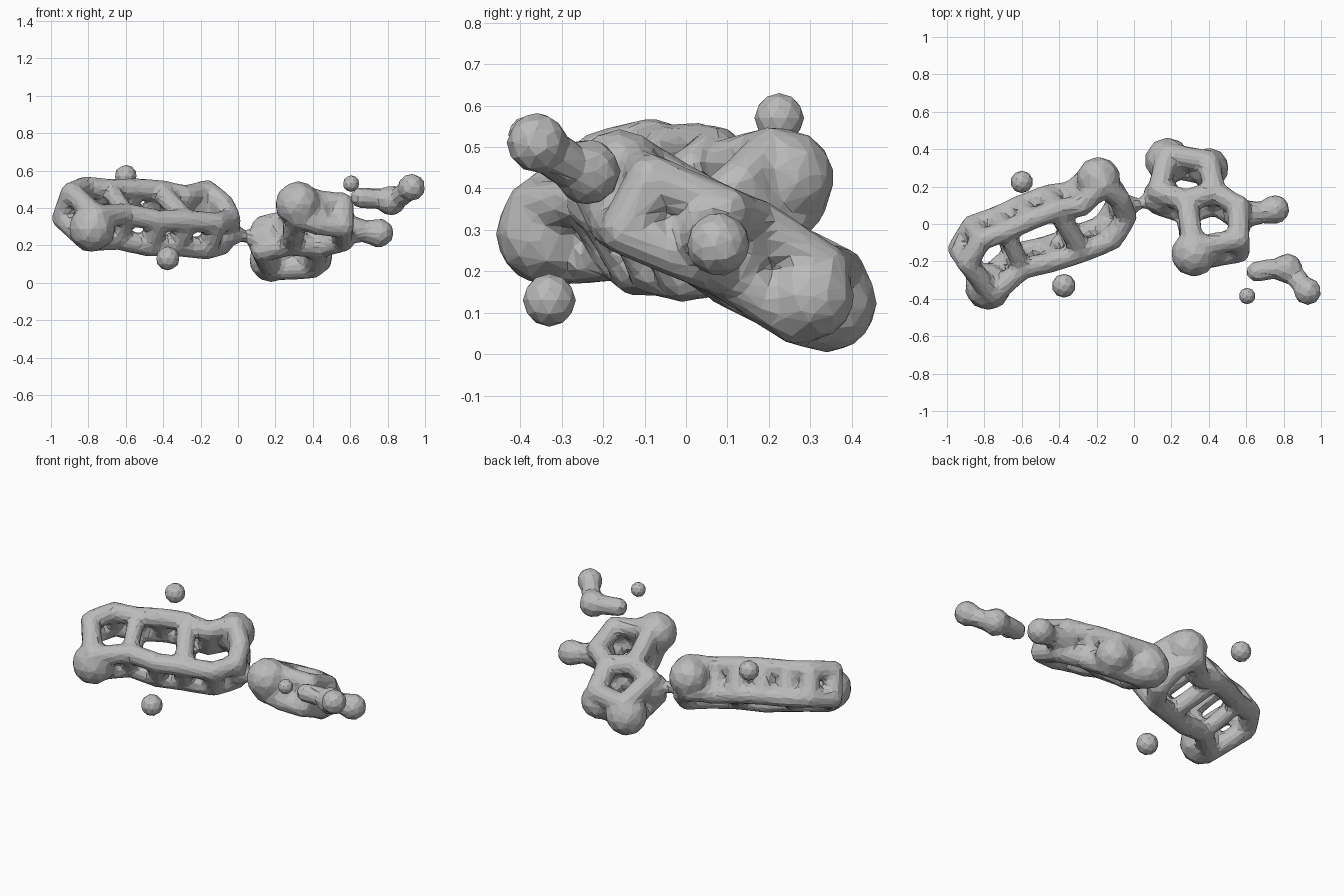
import bpy
import bmesh
from mathutils import Vector

old = bpy.data.objects.get("Cube")
if old:
    bpy.data.objects.remove(old, do_unlink=True)

# One plain grey for everything
GREY = (0.5, 0.5, 0.5, 1)
grey = bpy.data.materials.new("plain grey")
grey.diffuse_color = GREY
grey.use_nodes = True
grey.node_tree.nodes["Principled BSDF"].inputs["Base Color"].default_value = GREY


def ball(bm, centre, r):
    made = bmesh.ops.create_icosphere(bm, subdivisions=2, radius=r)
    bmesh.ops.translate(bm, verts=made["verts"], vec=Vector(centre))


def rod(bm, a, b, ra, rb):
    """Round-ended rod between two points."""
    a, b = Vector(a), Vector(b)
    d = b - a
    made = bmesh.ops.create_cone(bm, cap_ends=True, segments=10,
                                 radius1=ra, radius2=rb, depth=d.length)
    turn = d.to_track_quat('Z', 'Y').to_matrix().to_4x4()
    turn.translation = (a + b) / 2
    bmesh.ops.transform(bm, matrix=turn, verts=made["verts"])
    ball(bm, a, ra)
    ball(bm, b, rb)


def chain(bm, points, r, closed=False):
    points = [Vector(p) for p in points]
    ends = points[1:] + points[:1] if closed else points[1:]
    for a, b in zip(points, ends):
        rod(bm, a, b, r, r)


def finish(bm, name, merge=True):
    mesh = bpy.data.meshes.new(name)
    bm.to_mesh(mesh)
    bm.free()
    mesh.materials.append(grey)
    obj = bpy.data.objects.new(name, mesh)
    bpy.context.collection.objects.link(obj)
    if merge:
        fuse = obj.modifiers.new("fuse", 'REMESH')
        fuse.mode = 'VOXEL'
        fuse.voxel_size = 0.016
        soften = obj.modifiers.new("soften", 'SMOOTH')
        soften.factor = 0.5
        soften.iterations = 4
        facet = obj.modifiers.new("facet", 'DECIMATE')
        facet.ratio = 0.13
    return obj


def layered(bm, paths, posts, normal, gap, r):
    """Two parallel copies of the paths, joined by short posts."""
    shift = Vector(normal).normalized() * gap
    for sign in (-1, 1):
        for points, closed, scale in paths:
            chain(bm, [Vector(p) + shift * sign for p in points],
                  r * scale, closed)
    for p in posts:
        rod(bm, Vector(p) - shift, Vector(p) + shift, r, r)


body = bmesh.new()

# Long three-ring ladder
ladder = [(-.915, -.17, .415), (-.84, -.045, .445), (-.71, .0, .43),
          (-.58, .06, .435), (-.44, .115, .425), (-.305, .135, .395),
          (-.19, .245, .425), (-.1, .17, .35), (-.065, .075, .27),
          (-.14, -.045, .25), (-.3, -.11, .265), (-.45, -.16, .265),
          (-.62, -.2, .3), (-.78, -.34, .29)]
rungs = [([ladder[2], ladder[12]], False, .85),
         ([ladder[4], ladder[10]], False, .95)]
layered(body, [(ladder, True, 1)] + rungs, ladder, (.3, -.47, .83), .081, .059)
ball(body, (-.19, .24, .425), .122)
ball(body, (-.78, -.335, .29), .128)

# Thin bridge between the two ring groups
rod(body, (-.06, .09, .265), (.04, .11, .25), .078, .03)
rod(body, (.04, .11, .25), (.13, .14, .24), .03, .08)

# Two tilted rings sharing one side
shared = [(.28, .09, .27), (.43, .14, .25)]
ring_back = [(.13, .14, .235), (.18, .34, .135), (.4, .3, .145)] + shared[::-1]
ring_front = shared + [(.56, .06, .285), (.56, -.115, .36), (.43, -.14, .375),
                       (.32, -.16, .41), (.3, -.03, .33)]
layered(body, [(ring_back, True, 1), (ring_front, True, .95)],
        ring_back + ring_front[2:], (0, .47, .88), .071, .062)
ball(body, (.32, -.16, .42), .125)
ball(body, (.18, .34, .125), .125)
ball(body, (.4, .3, .14), .11)
ball(body, (.15, .15, .23), .105)

# Side branch
rod(body, (.56, .05, .29), (.68, .06, .275), .085, .06)
rod(body, (.68, .06, .275), (.755, .078, .265), .06, .08)
finish(body, "ring_body")

# Detached curved fragment
piece = bmesh.new()
chain(piece, [(.655, -.255, .455), (.73, -.24, .45), (.82, -.235, .445),
              (.87, -.29, .46), (.925, -.36, .51)], .057)
ball(piece, (.82, -.238, .44), .083)
ball(piece, (.928, -.36, .51), .076)
finish(piece, "curved_fragment")

# Small loose beads
for name, centre, r in (("bead_top", (-.6, .225, .57), .06),
                        ("bead_low", (-.375, -.33, .13), .064),
                        ("bead_small", (.605, -.385, .53), .044)):
    bead = bmesh.new()
    ball(bead, centre, r)
    finish(bead, name, merge=False)
